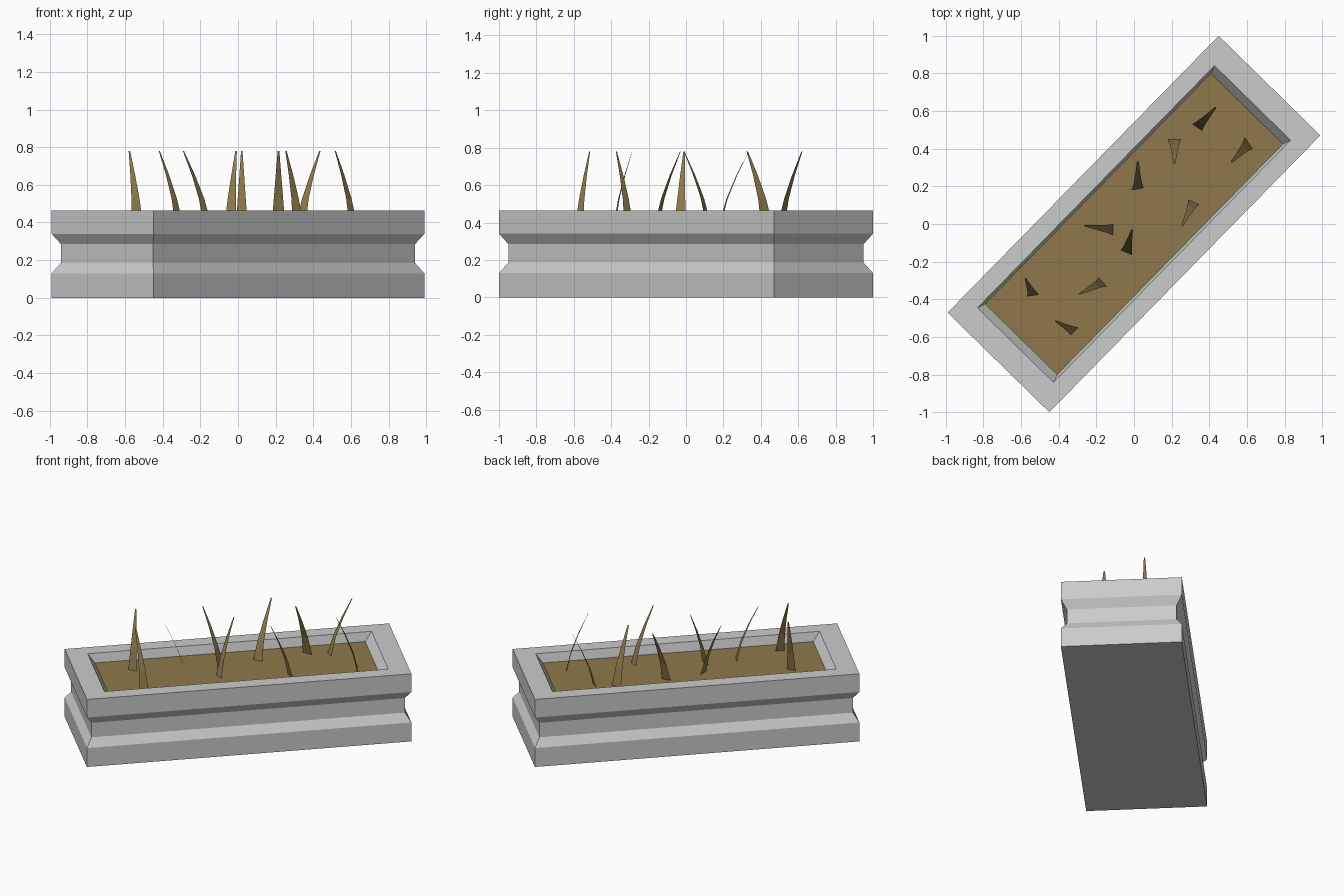
import bpy, bmesh
from math import radians
from mathutils import Vector

if "Cube" in bpy.data.objects:
    bpy.data.objects.remove(bpy.data.objects["Cube"])

ANGLE = radians(45.6)
HU, HV = 1.029, 0.378      # half length and half width of the trough
SOIL_Z = 0.405

mat = bpy.data.materials.new("dry_earth")
mat.diffuse_color = (0.27, 0.19, 0.07, 1)
mat.use_nodes = True
mat.node_tree.nodes["Principled BSDF"].inputs["Base Color"].default_value = mat.diffuse_color


def add_object(name, bm, material=None):
    mesh = bpy.data.meshes.new(name)
    bm.to_mesh(mesh)
    bm.free()
    ob = bpy.data.objects.new(name, mesh)
    bpy.context.collection.objects.link(ob)
    if material:
        mesh.materials.append(material)
    return ob


def rect(bm, hu, hv, z):
    return [bm.verts.new((x * hu, y * hv, z))
            for x, y in ((-1, -1), (1, -1), (1, 1), (-1, 1))]


# Trough: outer profile with a groove, flat rim, sloping inner walls
bm = bmesh.new()
profile = [(0, 0), (0, 0.13), (0.035, 0.185), (0.035, 0.285), (0, 0.34), (0, 0.465)]
rings = [rect(bm, HU - d, HV - d, z) for d, z in profile]
rings.append(rect(bm, 0.90, 0.283, 0.465))
rings.append(rect(bm, 0.857, 0.268, SOIL_Z))
for a, b in zip(rings, rings[1:]):
    for i in range(4):
        j = (i + 1) % 4
        bm.faces.new((a[i], a[j], b[j], b[i]))
bm.faces.new(rings[0][::-1])
trough = add_object("trough", bm)
trough.rotation_euler.z = ANGLE

# Soil surface
bm = bmesh.new()
bm.faces.new(rect(bm, 0.857, 0.268, SOIL_Z))
soil = add_object("soil", bm, mat)
soil.rotation_euler.z = ANGLE

# Grass blades: base corner, base corner, tip (top view), bending strips
blades = [
    ((0.31, 0.53), (0.36, 0.495), (0.435, 0.62)),
    ((0.18, 0.45), (0.25, 0.45), (0.215, 0.32)),
    ((-0.01, 0.18), (0.05, 0.19), (0.02, 0.335)),
    ((0.59, 0.46), (0.63, 0.40), (0.517, 0.328)),
    ((-0.11, 0.0), (-0.11, -0.06), (-0.262, -0.01)),
    ((-0.07, -0.14), (-0.01, -0.165), (-0.01, -0.03)),
    ((0.29, 0.13), (0.345, 0.105), (0.255, -0.01)),
    ((-0.565, -0.385), (-0.505, -0.375), (-0.577, -0.288)),
    ((-0.185, -0.285), (-0.145, -0.33), (-0.29, -0.372)),
    ((-0.335, -0.59), (-0.295, -0.55), (-0.418, -0.515)),
]
ROWS = 4
for n, (p, q, tip) in enumerate(blades):
    p, q, tip = Vector(p), Vector(q), Vector(tip)
    mid, half = (p + q) / 2, (q - p) / 2
    bm = bmesh.new()
    prev = None
    for i in range(ROWS):
        t = i / (ROWS - 1)
        c = mid.lerp(tip, t ** 1.35)
        w = half * (1 - 0.87 * t)
        z = SOIL_Z - 0.005 + t * 0.38
        row = [bm.verts.new((*(c - w), z)), bm.verts.new((*(c + w), z))]
        if prev:
            bm.faces.new((prev[0], prev[1], row[1], row[0]))
        prev = row
    add_object(f"grass_blade_{n + 1}", bm, mat)
